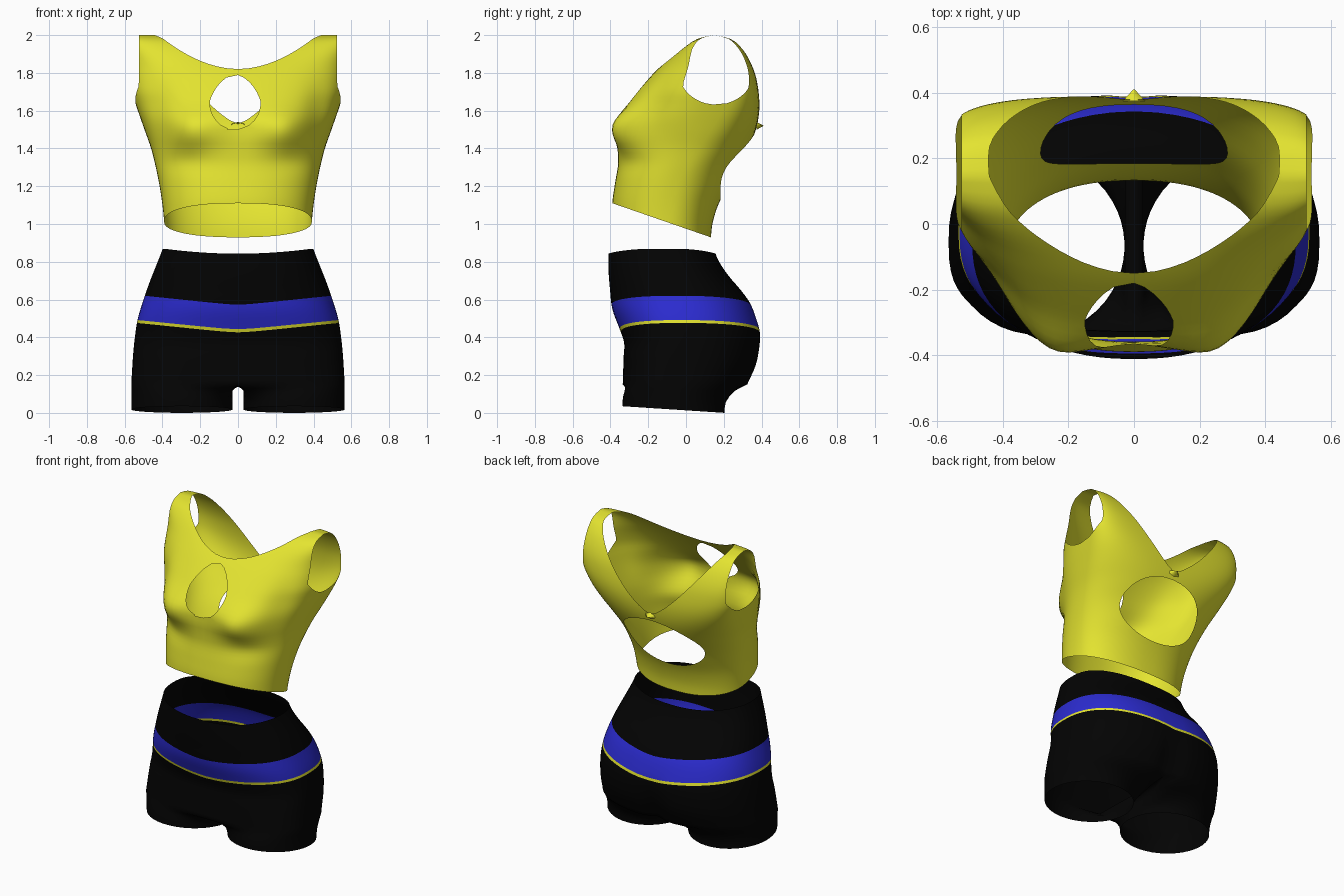
import bpy, bmesh, math
from mathutils import Vector

if "Cube" in bpy.data.objects:
    bpy.data.objects.remove(bpy.data.objects["Cube"])


def material(name, rgb):
    m = bpy.data.materials.new(name)
    m.diffuse_color = (*rgb, 1)
    m.use_nodes = True
    m.node_tree.nodes["Principled BSDF"].inputs["Base Color"].default_value = m.diffuse_color
    return m


YELLOW = material("yellow", (0.78, 0.78, 0.03))
BLACK = material("black", (0.001, 0.001, 0.001))
BLUE = material("blue", (0.025, 0.025, 0.64))


def interp(pts, z):
    """Smooth curve through (z, value) points."""
    if z <= pts[0][0]:
        return pts[0][1]
    if z >= pts[-1][0]:
        return pts[-1][1]
    i = max(k for k in range(len(pts) - 1) if pts[k][0] <= z)

    def slope(k):
        a, b = pts[max(k - 1, 0)], pts[min(k + 1, len(pts) - 1)]
        return (b[1] - a[1]) / (b[0] - a[0])
    (z0, v0), (z1, v1) = pts[i], pts[i + 1]
    h = z1 - z0
    t = (z - z0) / h
    return ((2*t**3 - 3*t*t + 1) * v0 + (t**3 - 2*t*t + t) * h * slope(i)
            + (3*t*t - 2*t**3) * v1 + (t**3 - t*t) * h * slope(i + 1))


def cut(bm, f, remove=True):
    """Cut the surface along f = 0 and drop the part where f > 0."""
    val = {v: f(v.co) > 0 for v in bm.verts}
    new = []
    for e in list(bm.edges):
        a, b = e.verts
        if val[a] == val[b]:
            continue
        lo, hi = 0.0, 1.0
        for _ in range(14):
            mid = (lo + hi) / 2
            if (f(a.co.lerp(b.co, mid)) > 0) == val[a]:
                lo = mid
            else:
                hi = mid
        t = min(max((lo + hi) / 2, 0.002), 0.998)
        new.append(bmesh.utils.edge_split(e, a, t)[1])
    if new:
        bmesh.ops.connect_verts(bm, verts=new)
    if remove:
        dead = [p for p in bm.faces if f(p.calc_center_median()) > 0]
        bmesh.ops.delete(bm, geom=dead, context='FACES')


def loft(bm, r0, r1, closed):
    n = len(r0)
    for i in range(n if closed else n - 1):
        j = (i + 1) % n
        bm.faces.new((r0[i], r0[j], r1[j], r1[i]))


def finish(bm, name, mats):
    bmesh.ops.recalc_face_normals(bm, faces=bm.faces[:])
    for p in bm.faces:
        p.smooth = True
    me = bpy.data.meshes.new(name)
    bm.to_mesh(me)
    bm.free()
    for m in mats:
        me.materials.append(m)
    ob = bpy.data.objects.new(name, me)
    bpy.context.collection.objects.link(ob)
    return ob


def section(c, s, a, front, back, mid, nf, nb):
    """Point of a torso cross-section from cos, sin."""
    u = min(abs(c) ** 0.8, 1.0)
    n = nf if s < 0 else nb
    k = max(0.0, 1 - u ** n) ** (1 / n)
    return math.copysign(a * u, c), mid + k * ((front if s < 0 else back) - mid)


def bell(v, centre, width):
    return math.exp(-((v - centre) / width) ** 2)


# ---- crop top: profiles along z ----
T_FRONT = [(0.9, -.39), (1.11, -.39), (1.22, -.375), (1.32, -.36), (1.39, -.367), (1.47, -.384),
           (1.55, -.375), (1.65, -.30), (1.75, -.215), (1.82, -.15), (1.9, -.06), (1.96, .02), (1.985, .07), (2.0, .145)]
T_BACK = [(0.9, .13), (1.0, .14), (1.1, .17), (1.2, .22), (1.3, .27), (1.4, .33), (1.5, .37),
          (1.6, .388), (1.7, .385), (1.8, .365), (1.9, .32), (1.96, .27), (1.985, .225), (2.0, .145)]
T_WIDTH = [(0.9, .385), (1.0, .39), (1.1, .40), (1.2, .415), (1.3, .435), (1.4, .46),
           (1.5, .495), (1.63, .54), (1.72, .565), (2.0, .57)]
T_MID = [(0.9, -.12), (1.2, -.05), (1.5, .09), (1.7, .16), (2.0, .145)]
T_NF = [(0.9, 2.4), (1.8, 2.4), (1.9, 3), (2.0, 5)]
T_NB = [(0.9, 2.3), (1.4, 2.4), (1.7, 4.5), (1.85, 6), (2.0, 6)]

bm = bmesh.new()
N = 96
levels = [0.9 + 0.025 * i for i in range(43)] + [1.965, 1.98, 1.99, 1.996, 2.0]
prev = None
for z in levels:
    ring = []
    for i in range(N):
        t = 2 * math.pi * i / N
        x, y = section(math.cos(t), math.sin(t), interp(T_WIDTH, z), interp(T_FRONT, z),
                       interp(T_BACK, z), interp(T_MID, z), interp(T_NF, z), interp(T_NB, z))
        if math.sin(t) < 0:  # fullness on each bust, hollow between and beside
            y += bell(z, 1.5, .1) * (.02 * bell(x, 0, .09) - .042 * bell(abs(x), .25, .1))
            y += .035 * bell(z, 1.55, .16) * bell(abs(x), .43, .07)
            y += .012 * bell(z, 1.33, .06) * bell(abs(x), .28, .12)
        ring.append(bm.verts.new((x, y, z)))
    if prev:
        loft(bm, prev, ring, True)
    prev = ring
bmesh.ops.remove_doubles(bm, verts=bm.verts[:], dist=1e-4)


def hem(p):
    return 1.11 - .346 * (p.y + .39) - p.z


def neckline(p):
    x = abs(p.x)
    t = min(max((p.y - .05) / .2, 0), 1)
    front = 1.82 + .18 * (x / .42) ** 1.9
    back = 1.53 + .47 * (x / .455) ** 1.35
    return p.z - (front + (back - front) * t * t * (3 - 2 * t))


def armhole(p):
    d = math.hypot((p.y - .16) / .2, (p.z - 1.812) / .18)
    return min(max((1 - d) * .2, p.z - 1.74), abs(p.x) - .525)


def front_keyhole(p):
    dz = (p.z - 1.645) / .145
    w = .135 * (1 - .25 * max(0, dz))
    return 1 - math.hypot((p.x + .015) / w, dz) if p.y < 0.02 else -1


def back_keyhole(p):
    return 1 - math.hypot(p.x / .285, (p.z - 1.305) / .175) if p.y > 0.02 else -1


for rule in (hem, neckline, armhole, front_keyhole, back_keyhole):
    cut(bm, rule)
finish(bm, "crop_top", [YELLOW])

# small knot at the back strap
bm = bmesh.new()
bmesh.ops.create_cone(bm, cap_ends=False, segments=6, radius1=.04, radius2=.003, depth=.035)
for v in bm.verts:
    v.co = Vector((v.co.x, .392 + v.co.z, 1.52 + v.co.y * .5))
finish(bm, "back_knot", [YELLOW])

# ---- shorts: right half, mirrored ----
S_FRONT = [(.15, -.335), (.3, -.33), (.37, -.327), (.44, -.35), (.55, -.39), (.65, -.402), (.75, -.41), (.9, -.412)]
S_BACK = [(.15, .33), (.25, .375), (.33, .392), (.42, .395), (.48, .38), (.58, .34), (.65, .29),
          (.72, .23), (.8, .175), (.85, .155), (.9, .145)]
S_WIDTH = [(.15, .565), (.3, .556), (.4, .546), (.5, .53), (.6, .50), (.7, .465), (.8, .425), (.86, .402), (.9, .39)]
S_MID = [(.15, -.05), (.5, -.03), (.9, -.12)]
S_NF = [(.15, 3.0), (.3, 2.7), (.45, 2.4), (.9, 2.35)]

bm = bmesh.new()
M, K = 36, 9
prev = None
for k in range(31):
    z = .9 - .025 * k
    ring = []
    for i in range(M + 1):
        t = math.pi * (i / M - .5)
        c = 0 if i in (0, M) else math.cos(t)
        x, y = section(c, math.sin(t), interp(S_WIDTH, z), interp(S_FRONT, z),
                       interp(S_BACK, z), interp(S_MID, z), interp(S_NF, z), 2.35)
        if t > 0:  # cleft at the back
            y -= .045 * bell(x, 0, .06) * bell(z, .2, .17)
        ring.append(bm.verts.new((x, y, z)))
    if prev:
        loft(bm, prev, ring, False)
    prev = ring

# crotch seam closes the half ring, then the leg goes down to its hem
y0, y1 = prev[-1].co.y, prev[0].co.y
seam = [bm.verts.new((0, y0 + (y1 - y0) * j / K, .15 - .012 * math.sin(math.pi * j / K))) for j in range(1, K)]
top = prev + seam
angles = [math.radians(-150 + 300 * i / M) for i in range(M + 1)]
angles += [math.radians(150 + 60 * j / K) for j in range(1, K)]
last = top
for z, w in ((.125, .35), (.1, .62), (.07, .88), (.045, .97), (.018, 1)):
    ring = []
    for v, a in zip(top, angles):
        c, s = math.cos(a), math.sin(a)
        leg = Vector((.297 + .268 * c, -.067 + .27 * s, 0))
        p = v.co.lerp(leg, w)
        p.x = max(p.x, .028)
        p.z = z - w * .065 * (p.y + .07)
        ring.append(bm.verts.new(p))
    loft(bm, last, ring, True)
    last = ring

# waist edge, then the painted band and its trim
cut(bm, lambda p: p.z - (.843 + .025 * min(1, abs(p.x) / .38) ** 2))


def band_top(p):
    return p.z - (.568 + .105 * math.hypot(p.x, .05))


def band_bottom(p):
    return p.z - (.438 + .100 * math.hypot(p.x, .05))


def trim_bottom(p):
    return p.z - (.421 + .103 * math.hypot(p.x, .05))


for rule in (band_top, band_bottom, trim_bottom):
    cut(bm, rule, remove=False)
for p in bm.faces:
    c = p.calc_center_median()
    if band_top(c) > 0 or trim_bottom(c) < 0:
        p.material_index = 0
    else:
        p.material_index = 1 if band_bottom(c) > 0 else 2
shorts = finish(bm, "shorts", [BLACK, BLUE, YELLOW])
mod = shorts.modifiers.new("mirror", 'MIRROR')
mod.use_clip = True
mod.merge_threshold = 0.001
